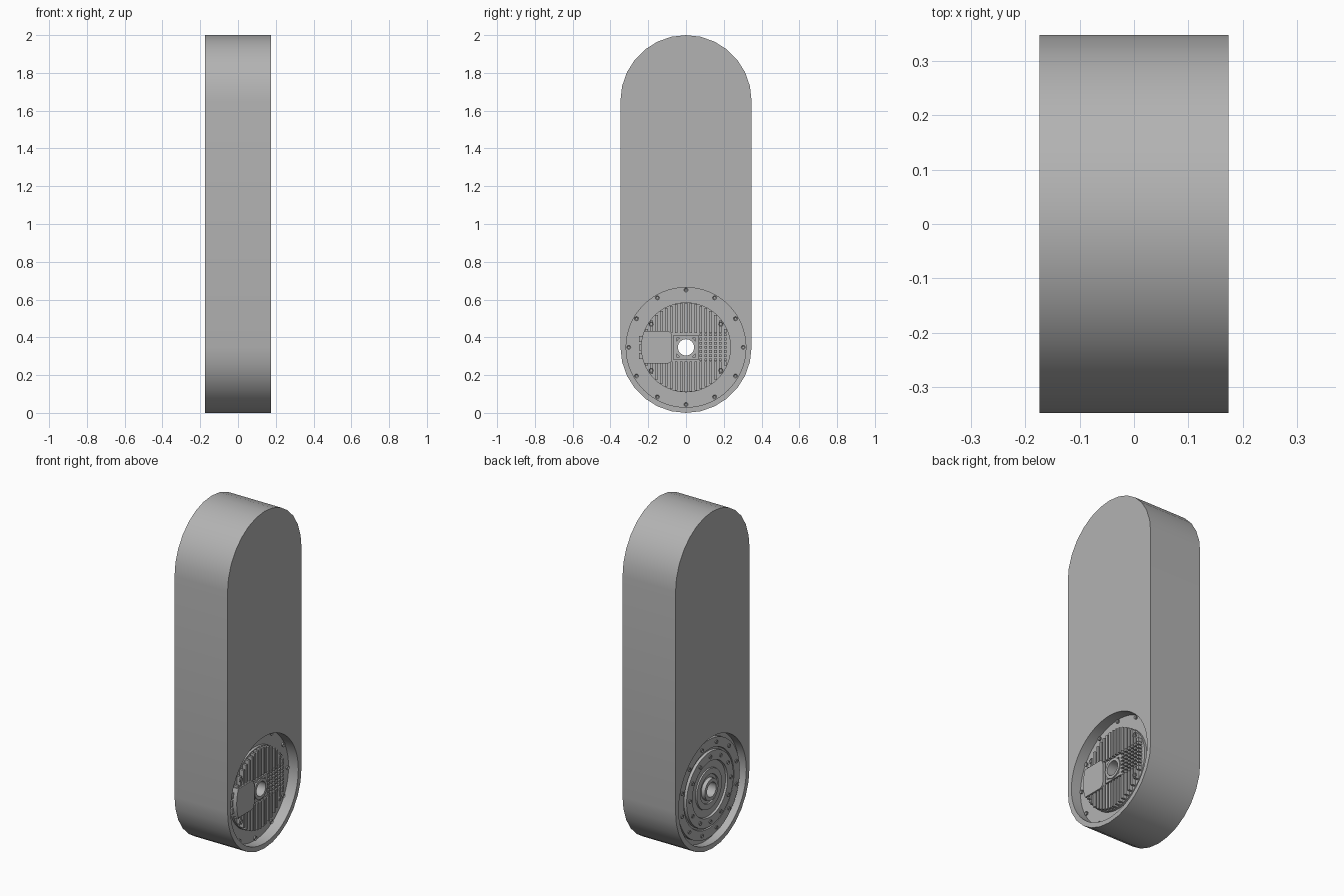
import bpy, bmesh, math
from mathutils import Vector, Matrix

cube = bpy.data.objects.get("Cube")
if cube:
    bpy.data.objects.remove(cube, do_unlink=True)

HALF, RAD, BORE = 0.174, 0.347, 0.317
CENTRE = Vector((0, 0, RAD))        # axis of the drive unit, along x

grey = bpy.data.materials.new("plain grey")
grey.use_nodes = True
grey.diffuse_color = (0.45, 0.45, 0.45, 1)
grey.node_tree.nodes["Principled BSDF"].inputs["Base Color"].default_value = (0.45, 0.45, 0.45, 1)


def finish(ob, angle=30):
    ob.data.materials.clear()
    ob.data.materials.append(grey)
    bpy.ops.object.select_all(action="DESELECT")
    ob.select_set(True)
    bpy.context.view_layer.objects.active = ob
    bpy.ops.object.shade_smooth_by_angle(angle=math.radians(angle))
    return ob


def add_mesh(name, bm):
    bmesh.ops.recalc_face_normals(bm, faces=bm.faces[:])
    me = bpy.data.meshes.new(name)
    bm.to_mesh(me)
    bm.free()
    ob = bpy.data.objects.new(name, me)
    bpy.context.collection.objects.link(ob)
    return finish(ob)


def lathe(name, profile, n=64):
    """Spin a closed (x, radius) profile about the drive axis."""
    bm = bmesh.new()
    rings = []
    for i in range(n):
        a = math.tau * i / n
        rings.append([bm.verts.new(CENTRE + Vector((x, r * math.cos(a), r * math.sin(a))))
                      for x, r in profile])
    m = len(profile)
    for i in range(n):
        p, q = rings[i], rings[(i + 1) % n]
        for j in range(m):
            k = (j + 1) % m
            bm.faces.new((p[j], p[k], q[k], q[j]))
    return add_mesh(name, bm)


def box(bm, x0, x1, y0, y1, z0, z1):
    """Box with y and z measured from the drive axis."""
    mat = (Matrix.Translation(CENTRE + Vector(((x0 + x1) / 2, (y0 + y1) / 2, (z0 + z1) / 2)))
           @ Matrix.Diagonal((x1 - x0, y1 - y0, z1 - z0, 1)))
    bmesh.ops.create_cube(bm, size=1, matrix=mat)


def bolts(name, x, side, places, r=0.011, h=0.008):
    """Socket-head screws standing on the plane at x."""
    bm = bmesh.new()
    for y, z in places:
        mat = (Matrix.Translation(CENTRE + Vector((x + side * h / 2, y, z)))
               @ Matrix.Rotation(side * math.pi / 2, 4, "Y"))
        new = bmesh.ops.create_cone(bm, cap_ends=True, segments=12, radius1=r, radius2=r,
                                    depth=h, matrix=mat)["verts"]
        top = [f for f in {f for v in new for f in v.link_faces}
               if f.calc_center_median().x * side > abs(x) + h * 0.9]
        bmesh.ops.inset_region(bm, faces=top, thickness=r * 0.45)
        bmesh.ops.translate(bm, verts=list({v for f in top for v in f.verts}),
                            vec=(-side * h * 0.6, 0, 0))
    return add_mesh(name, bm)


def ring(r, n, start=0):
    return [(r * math.cos(start + math.tau * i / n), r * math.sin(start + math.tau * i / n))
            for i in range(n)]


# Long round-ended housing with a bore: filled outline, extruded
def arc(cy, r, a0, a1, n):
    return [(r * math.cos(a0 + (a1 - a0) * i / n), cy + r * math.sin(a0 + (a1 - a0) * i / n))
            for i in range(n + 1)]


cu = bpy.data.curves.new("housing", "CURVE")
cu.dimensions, cu.fill_mode, cu.extrude = "2D", "BOTH", HALF
outline = arc(2 - RAD, RAD, 0, math.pi, 14) + arc(RAD, RAD, math.pi, math.tau, 14)
for pts in (outline, arc(RAD, BORE, 0, math.tau, 64)[:-1]):
    sp = cu.splines.new("POLY")
    sp.points.add(len(pts) - 1)
    for p, (y, z) in zip(sp.points, pts):
        p.co = (y, z, 0, 1)
    sp.use_cyclic_u = True
housing = bpy.data.objects.new("housing", cu)
bpy.context.collection.objects.link(housing)
bpy.context.view_layer.objects.active = housing
housing.select_set(True)
bpy.ops.object.convert(target="MESH")
housing = bpy.context.view_layer.objects.active
bm = bmesh.new()
bm.from_mesh(housing.data)
bmesh.ops.remove_doubles(bm, verts=bm.verts[:], dist=1e-5)
bmesh.ops.transform(bm, verts=bm.verts[:],
                    matrix=Matrix(((0, 0, 1, 0), (1, 0, 0, 0), (0, 1, 0, 0), (0, 0, 0, 1))))
bmesh.ops.recalc_face_normals(bm, faces=bm.faces[:])
bm.to_mesh(housing.data)
bm.free()
finish(housing)

# Drive unit: flange, finned-side base and stepped output side
lathe("drive_body", [
    (0.125, 0.043), (0.125, 0.238), (0.11, 0.238), (0.11, BORE), (-0.125, BORE),
    (-0.125, 0.29), (-0.15, 0.29), (-0.15, 0.235), (-0.142, 0.232), (-0.142, 0.222),
    (-0.158, 0.22), (-0.158, 0.165), (-0.146, 0.162), (-0.146, 0.12), (-0.154, 0.118),
    (-0.154, 0.085), (-0.146, 0.083), (-0.146, 0.065), (-0.168, 0.063), (-0.168, 0.043)])
lathe("hub_collar", [(0.12, 0.043), (0.152, 0.043), (0.152, 0.06), (0.12, 0.06)], 40)

# Cooling fins along z, cross-cut into pins beside the hub
bm = bmesh.new()
PITCH, FIN, TOP = 0.026, 0.014, 0.15
for i in range(-8, 9):
    y = i * PITCH
    reach = math.sqrt(0.236 ** 2 - (abs(y) + FIN / 2) ** 2)
    a, b = y - FIN / 2, y + FIN / 2
    inner = 0.075
    if reach > inner + 0.01:
        for s in (-1, 1):
            lo, hi = sorted((s * inner, s * reach))
            box(bm, 0.12, TOP, a, b, lo, hi)
    if y > 0.07:
        for j in range(-3, 4):
            if abs(j * 0.022) + 0.007 < reach:
                box(bm, 0.12, TOP, a, b, j * 0.022 - 0.007, j * 0.022 + 0.007)
add_mesh("cooling_fins", bm)

# Square pad around the hub, four bars
bm = bmesh.new()
for s in (-1, 1):
    lo, hi = sorted((s * 0.05, s * 0.066))
    box(bm, 0.12, 0.146, -0.066, 0.066, lo, hi)
    box(bm, 0.12, 0.146, lo, hi, -0.05, 0.05)
add_mesh("hub_frame", bm)

# Connector cover with rounded inner corners and a curved outer edge
bm = bmesh.new()
H, INNER, CR = 0.086, -0.073, 0.028
shape = [(INNER - CR + CR * math.cos(a), s * (H - CR) + CR * math.sin(a))
         for s, a0 in ((-1, -math.pi / 2), (1, 0))
         for a in [a0 + math.pi / 2 * k / 6 for k in range(7)]]
half = math.asin(H / 0.238)
shape += [(0.238 * math.cos(t), 0.238 * math.sin(t))
          for t in [math.pi - half + 2 * half * k / 8 for k in range(9)]]
face = bm.faces.new([bm.verts.new(CENTRE + Vector((0.118, y, z))) for y, z in shape])
ext = bmesh.ops.extrude_face_region(bm, geom=[face])["geom"]
bmesh.ops.translate(bm, verts=[v for v in ext if isinstance(v, bmesh.types.BMVert)],
                    vec=(0.04, 0, 0))
add_mesh("connector_cover", bm)

# Connector sockets at the outer edge of the cover
bm = bmesh.new()
for z in (-0.045, 0, 0.045):
    box(bm, 0.112, 0.135, -0.25, -0.22, z - 0.016, z + 0.016)
add_mesh("connector_sockets", bm)

# Screws on both sides
bolts("flange_screws", 0.11, 1, ring(0.303, 12), 0.011)
bolts("fin_side_screws", 0.145, 1,
      [(sy * 0.185, sz * 0.123) for sy in (-1, 1) for sz in (-1, 1)], 0.012)
bolts("output_outer_screws", -0.15, -1, ring(0.263, 12, math.pi / 12), 0.01, 0.006)
bolts("output_inner_screws", -0.158, -1, ring(0.192, 12), 0.01, 0.006)
